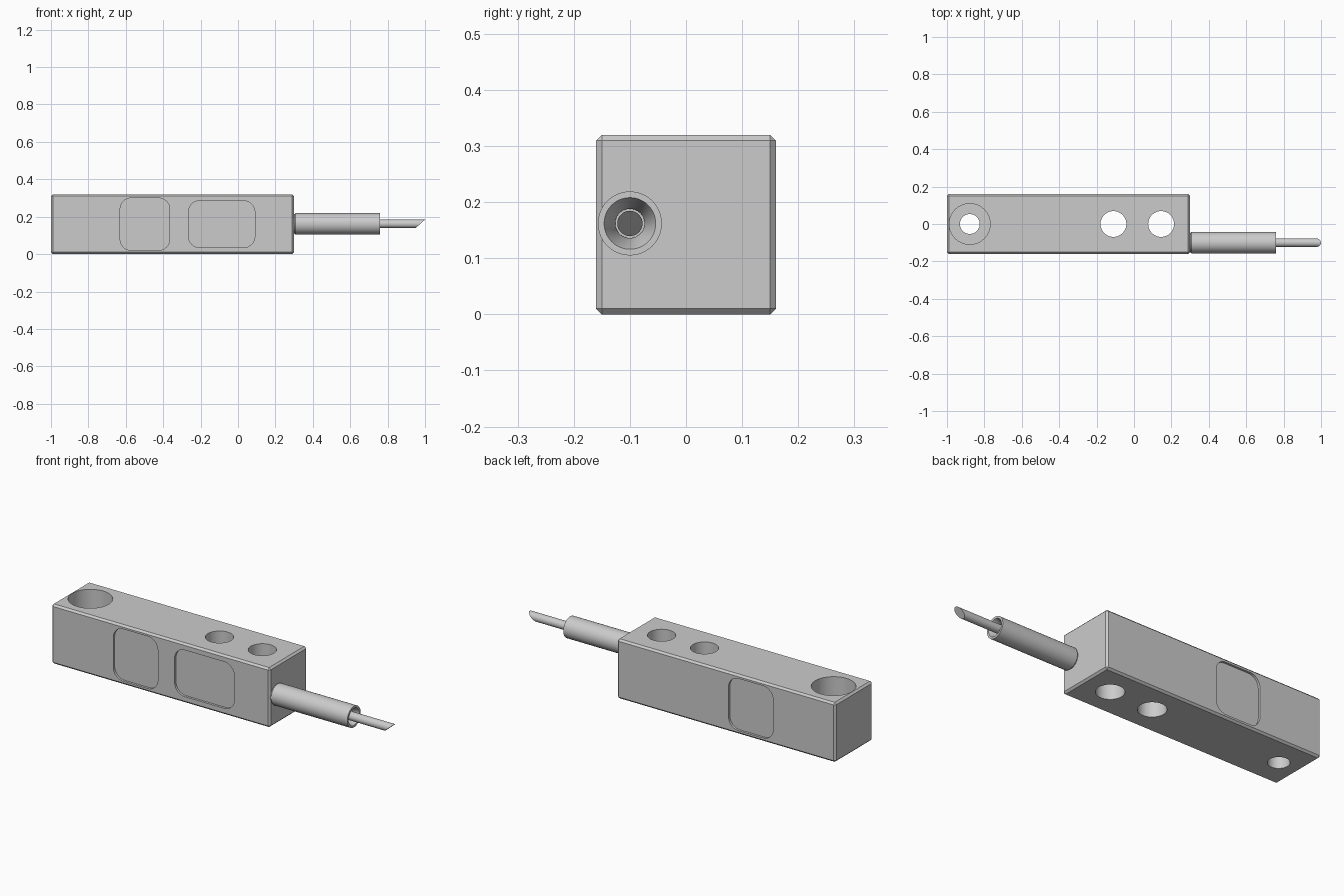
import bpy, bmesh
from math import sin, cos, pi, radians

if "Cube" in bpy.data.objects:
    bpy.data.objects.remove(bpy.data.objects["Cube"])


def make_object(name, bm):
    bmesh.ops.recalc_face_normals(bm, faces=bm.faces)
    mesh = bpy.data.meshes.new(name)
    bm.to_mesh(mesh)
    bm.free()
    obj = bpy.data.objects.new(name, mesh)
    bpy.context.collection.objects.link(obj)
    return obj


def activate(obj):
    bpy.ops.object.select_all(action='DESELECT')
    obj.select_set(True)
    bpy.context.view_layer.objects.active = obj


def smooth(obj):
    activate(obj)
    bpy.ops.object.shade_smooth_by_angle(angle=radians(30))


def prism(name, outline, offset):
    """Extrude a closed outline of 3D points along offset."""
    bm = bmesh.new()
    face = bm.faces.new([bm.verts.new(p) for p in outline])
    ext = bmesh.ops.extrude_face_region(bm, geom=[face], use_keep_orig=True)
    bmesh.ops.translate(bm, vec=offset,
                        verts=[g for g in ext['geom'] if isinstance(g, bmesh.types.BMVert)])
    return make_object(name, bm)


def cut(target, cutter):
    cutter.hide_render = True
    activate(target)
    mod = target.modifiers.new("cut", 'BOOLEAN')
    mod.operation = 'DIFFERENCE'
    mod.solver = 'EXACT'
    mod.object = cutter
    bpy.ops.object.modifier_apply(modifier=mod.name)
    bpy.data.objects.remove(cutter, do_unlink=True)


def hole(x, r, z0, z1):
    n = 64
    ring = [(x + r * cos(2 * pi * i / n), r * sin(2 * pi * i / n), z0) for i in range(n)]
    return prism("hole_cutter", ring, (0, 0, z1 - z0))


def pocket(x0, x1, z0, z1, r, side, depth=0.012):
    pts = []
    corners = [(x1 - r, z1 - r), (x0 + r, z1 - r), (x0 + r, z0 + r), (x1 - r, z0 + r)]
    for k, (cx, cz) in enumerate(corners):
        for i in range(13):
            a = pi / 2 * (k + i / 12)
            pts.append((cx + r * cos(a), side * (0.16 - depth), cz + r * sin(a)))
    return prism("pocket_cutter", pts, (0, side * 0.1, 0))


def lathe_x(name, profile, y, z, n=48):
    """Revolve (x, radius) points around an axis parallel to x, capping both ends."""
    bm = bmesh.new()
    rings = [[bm.verts.new((x, y + r * cos(2 * pi * i / n), z + r * sin(2 * pi * i / n)))
              for i in range(n)] for x, r in profile]
    for a, b in zip(rings, rings[1:]):
        for i in range(n):
            j = (i + 1) % n
            bm.faces.new((a[i], a[j], b[j], b[i]))
    bm.faces.new(rings[0])
    bm.faces.new(rings[-1])
    return make_object(name, bm)


# Chamfered bar
bm = bmesh.new()
bmesh.ops.create_cube(bm, size=1)
bmesh.ops.scale(bm, vec=(1.3, 0.32, 0.32), verts=bm.verts)
bmesh.ops.translate(bm, vec=(-0.35, 0, 0.16), verts=bm.verts)
bmesh.ops.bevel(bm, geom=bm.edges[:], offset=0.01, segments=1, affect='EDGES')
body = make_object("beam_body", bm)

# Mounting holes and counterbored end hole
for x, r, z0 in [(-0.11, 0.069, -0.1), (0.145, 0.069, -0.1),
                 (-0.878, 0.053, -0.1), (-0.878, 0.109, 0.16)]:
    cut(body, hole(x, r, z0, 0.5))

# Shallow side pockets: gauge recess on both sides, label recess on the front
for side in (-1, 1):
    cut(body, pocket(-0.63, -0.365, 0.02, 0.30, 0.06, side))
cut(body, pocket(-0.265, 0.09, 0.035, 0.285, 0.06, -1))
smooth(body)

# Cable sleeve with a tapered mouth
sleeve = lathe_x("cable_sleeve", [(0.295, 0.052), (0.302, 0.052), (0.307, 0.057), (0.76, 0.057),
                                  (0.76, 0.046), (0.71, 0.026), (0.70, 0.026)], -0.10, 0.162)
smooth(sleeve)

# Cable with an oblique cut end
cable = lathe_x("cable", [(0.69, 0.0225), (0.975, 0.0225)], -0.10, 0.162)
for v in cable.data.vertices:
    if v.co.x > 0.9:
        v.co.x += (v.co.z - 0.162) / 0.0225 * 0.025
smooth(cable)
